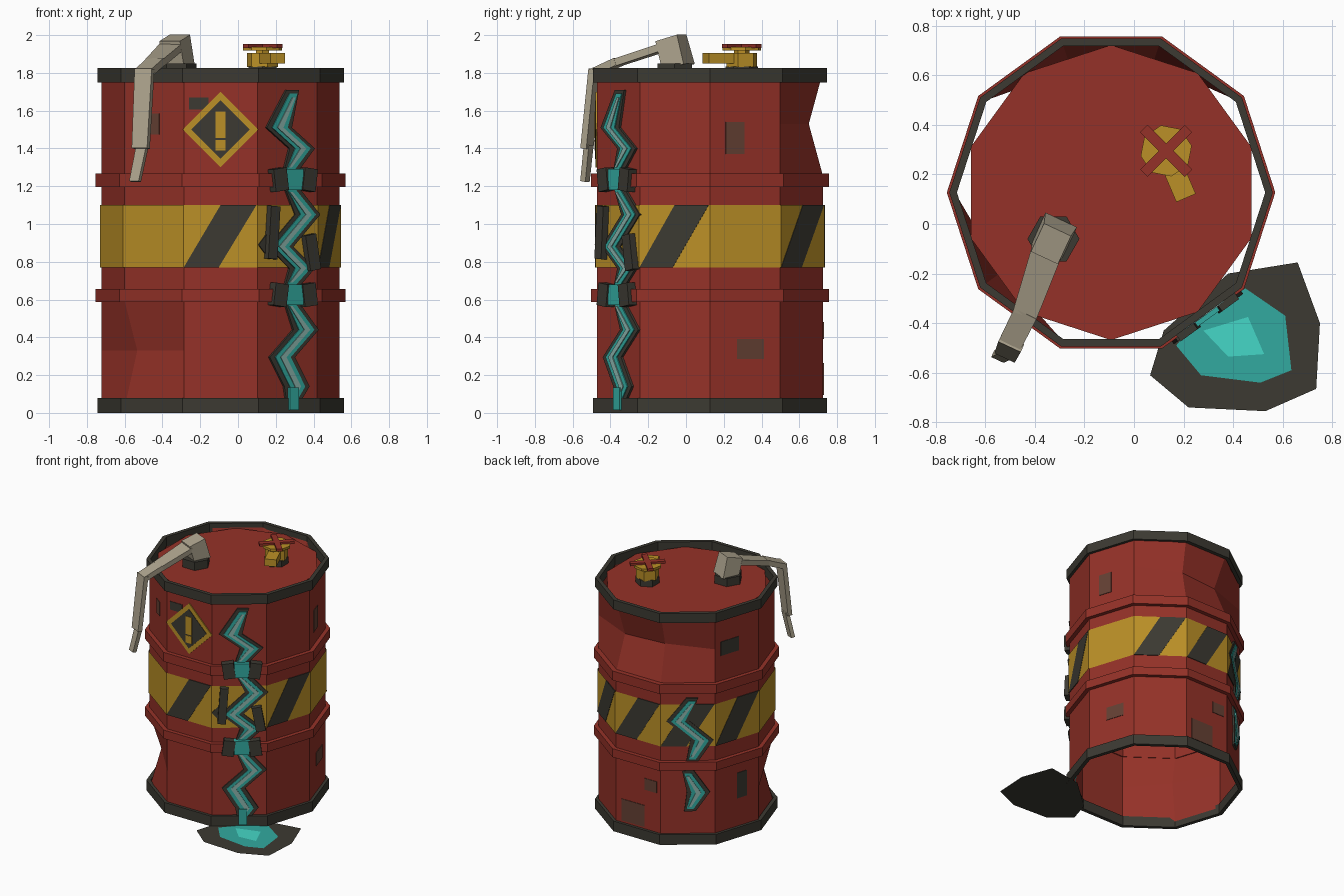
import bpy, bmesh, math
from mathutils import Vector, Matrix

cube = bpy.data.objects.get("Cube")
if cube:
    bpy.data.objects.remove(cube)

CX, CY, SIDES = -0.0925, 0.127, 10
BODY_R = 0.63
APOTHEM = BODY_R * math.cos(math.pi / SIDES)


def material(name, color):
    m = bpy.data.materials.new(name)
    m.use_nodes = True
    m.diffuse_color = (*color, 1)
    m.node_tree.nodes["Principled BSDF"].inputs["Base Color"].default_value = (*color, 1)
    return m


RED = material("barrel red", (0.30, 0.031, 0.021))
DARK = material("charcoal", (0.045, 0.042, 0.032))
YELLOW = material("hazard yellow", (0.50, 0.28, 0.02))
TEAL = material("toxic teal", (0.032, 0.40, 0.35))
GLOW = material("bright teal", (0.06, 0.68, 0.57))
CORE = material("pale teal", (0.26, 0.45, 0.41))
METAL = material("beige metal", (0.42, 0.37, 0.27))
RUST = material("worn brown", (0.13, 0.052, 0.034))


def finish(name, bm, mat, recalc=True):
    if recalc:
        bmesh.ops.recalc_face_normals(bm, faces=bm.faces)
    mesh = bpy.data.meshes.new(name)
    bm.to_mesh(mesh)
    bm.free()
    mesh.materials.append(mat)
    obj = bpy.data.objects.new(name, mesh)
    bpy.context.collection.objects.link(obj)
    return obj


def loops(name, rings, mat, closed=False, dents={}):
    """Ten-sided shell through (radius, z) rings; dents push single vertices inward."""
    bm = bmesh.new()
    rows = []
    for j, (r, z) in enumerate(rings):
        row = []
        for i in range(SIDES):
            a = math.tau * i / SIDES
            rr = r - dents.get((j, i), 0)
            row.append(bm.verts.new((CX + rr * math.cos(a), CY + rr * math.sin(a), z)))
        rows.append(row)
    if closed:
        rows.append(rows[0])
    for lo, hi in zip(rows, rows[1:]):
        for i in range(SIDES):
            k = (i + 1) % SIDES
            bm.faces.new((lo[i], lo[k], hi[k], hi[i]))
    return finish(name, bm, mat, recalc=closed)


def hoop(name, outer, inner, z0, z1, mat):
    return loops(name, [(inner, z0), (outer, z0), (outer, z1), (inner, z1)], mat, closed=True)


def plate(name, deg, pts, depth, mat, back=0.0):
    """Prism standing on the barrel side facing deg; pts are (along, height)."""
    a = math.radians(deg)
    n = Vector((math.cos(a), math.sin(a), 0))
    t = Vector((-n.y, n.x, 0))
    bm = bmesh.new()
    verts = [bm.verts.new(Vector((CX, CY, z)) + n * (APOTHEM + back) + t * u) for u, z in pts]
    face = bm.faces.new(verts)
    out = bmesh.ops.extrude_face_region(bm, geom=[face])
    moved = [g for g in out["geom"] if isinstance(g, bmesh.types.BMVert)]
    bmesh.ops.translate(bm, verts=moved, vec=n * (depth - back))
    return finish(name, bm, mat)


def rect(u, z, w, h, tilt=0):
    c, s = math.cos(math.radians(tilt)), math.sin(math.radians(tilt))
    return [(u + x * c - y * s, z + x * s + y * c)
            for x, y in ((-w/2, -h/2), (w/2, -h/2), (w/2, h/2), (-w/2, h/2))]


def cylinder(name, x, y, z0, z1, r, sides, mat, turn=0):
    bm = bmesh.new()
    bmesh.ops.create_cone(bm, cap_ends=True, segments=sides, radius1=r, radius2=r, depth=z1 - z0,
                          matrix=Matrix.Translation((x, y, (z0 + z1) / 2)) @ Matrix.Rotation(turn, 4, "Z"))
    return finish(name, bm, mat)


def beam(name, p, q, w0, w1, thick, mat, side=None):
    """Tapered box from p to q with its width along side."""
    p, q = Vector(p), Vector(q)
    d = (q - p).normalized()
    side = Vector(side).normalized() if side else d.cross(Vector((0, 0, 1))).normalized()
    up = side.cross(d).normalized()
    bm = bmesh.new()
    ends = []
    for c, w in ((p, w0), (q, w1)):
        ends.append([bm.verts.new(c + side * sx * w / 2 + up * sy * thick / 2)
                     for sx, sy in ((-1, -1), (1, -1), (1, 1), (-1, 1))])
    a, b = ends
    bm.faces.new(a)
    bm.faces.new(b)
    for i in range(4):
        k = (i + 1) % 4
        bm.faces.new((a[i], a[k], b[k], b[i]))
    return finish(name, bm, mat)


# Barrel shell with a back dent and a lower front dent
loops("barrel_body", [(BODY_R, z) for z in (0.02, 0.33, 0.6, 1.25, 1.53, 1.81)], RED,
      dents={(1, 6): 0.085, (4, 2): 0.08, (4, 3): 0.11})
hoop("bottom_rim", 0.6525, 0.622, 0, 0.08, DARK)
hoop("top_rim", 0.6525, 0.622, 1.75, 1.825, DARK)
hoop("lower_hoop", 0.6625, 0.622, 0.588, 0.655, RED)
hoop("upper_hoop", 0.6625, 0.622, 1.195, 1.268, RED)
cylinder("lid", CX, CY, 1.765, 1.785, 0.595, SIDES, RED)

# Hazard band and its slanted stripes
loops("hazard_band", [(0.6375, 0.77), (0.6375, 1.10)], YELLOW)
for deg in (-90, -18, 54, 90, 126, 162):
    plate("band_stripe", deg, [(-0.195, 0.77), (-0.01, 0.77), (0.19, 1.10), (0, 1.10)], 0.0095, DARK, 0.004)

# Warning sign
def diamond(r):
    return [(0, 1.5 - r), (r, 1.5), (0, 1.5 + r), (-r, 1.5)]

plate("sign_border", -90, diamond(0.2), 0.007, YELLOW)
plate("sign_panel", -90, diamond(0.155), 0.010, DARK, 0.004)
plate("sign_bar", -90, rect(0, 1.525, 0.055, 0.14), 0.013, YELLOW, 0.006)
plate("sign_dot", -90, rect(0, 1.417, 0.055, 0.058), 0.013, YELLOW, 0.006)

# Worn patches: side, along, height, width, tall, colour
for deg, u, z, w, h, mat in ((-90, -0.115, 1.638, 0.105, 0.065, DARK), (-126, 0.0, 1.53, 0.07, 0.11, RUST),
                             (18, -0.085 + 0.03, 1.455, 0.105, 0.17, RUST), (18, 0.03, 0.338, 0.15, 0.105, RUST),
                             (90, 0.11, 0.435, 0.105, 0.09, RUST), (90, -0.045, 0.18, 0.2, 0.17, RUST),
                             (162, -0.065, 1.52, 0.16, 0.11, DARK), (162, 0.045, 0.4, 0.09, 0.2, DARK)):
    plate("worn_patch", deg, rect(u, z, w, h), 0.004, mat)


# Glowing cracks: three stacked zigzag ribbons
def crack(name, deg, path):
    for label, w, depth, grow, mat in (("edge", 0.165, 0.014, 0.02, DARK), ("glow", 0.1, 0.02, 0, TEAL),
                                       ("core", 0.038, 0.025, -0.02, CORE)):
        left, right = [], []
        for i, (u, z) in enumerate(path):
            end = i in (0, len(path) - 1)
            half = w / 2 * (0.5 if end else 1)
            z += grow * ((i == 0) - (i == len(path) - 1))
            left.append((u - half, z))
            right.append((u + half, z))
        plate(f"{name}_{label}", deg, left + right[::-1], depth, mat)


crack("upper_crack", -54, [(0.028, 1.69), (-0.06, 1.51), (0.09, 1.40), (0.005, 1.28)])
crack("middle_crack", -54, [(0.01, 1.19), (0.125, 1.05), (-0.05, 0.88), (0.09, 0.765), (0.01, 0.67)])
crack("lower_crack", -54, [(0.01, 0.585), (0.115, 0.44), (-0.04, 0.295), (0.055, 0.14), (0.03, 0.07)])
crack("back_middle_crack", 126, [(0.03, 1.13), (-0.07, 0.97), (0.1, 0.82), (0.03, 0.67)])
crack("back_lower_crack", 126, [(0.0, 0.56), (0.075, 0.41), (0.015, 0.28)])
for z, lean in ((1.235, 1), (0.625, -1)):
    plate("hoop_leak", -54, rect(0.02, z, 0.11, 0.11), 0.044, TEAL)
    plate("torn_hoop_left", -54, rect(-0.075, z, 0.085, 0.12, 8 * lean), 0.052, DARK)
    plate("torn_hoop_right", -54, rect(0.115, z, 0.085, 0.12, -8 * lean), 0.052, DARK)
plate("left_shard", -54, rect(-0.115, 0.955, 0.06, 0.28, -4), 0.045, DARK)
plate("right_shard", -54, rect(0.14, 0.85, 0.07, 0.19, 10), 0.045, DARK)
plate("small_shard", -54, [(-0.195, 0.89), (-0.14, 0.83), (-0.14, 0.95)], 0.014, DARK)
plate("drip", -54, rect(0.025, 0.075, 0.06, 0.12), 0.032, TEAL)


# Spill on the floor
def puddle(name, pts, z, mat):
    bm = bmesh.new()
    bm.faces.new([bm.verts.new((x, y, z)) for x, y in pts])
    finish(name, bm, mat, recalc=False)


puddle("spill_edge", [(0.065, -0.61), (0.22, -0.74), (0.53, -0.755), (0.735, -0.665), (0.75, -0.4),
                      (0.66, -0.155), (0.38, -0.2), (0.12, -0.43)], 0.001, DARK)
puddle("spill", [(0.17, -0.49), (0.27, -0.61), (0.51, -0.64), (0.635, -0.59), (0.61, -0.37),
                 (0.45, -0.26), (0.28, -0.36)], 0.004, TEAL)
puddle("spill_highlight", [(0.28, -0.43), (0.38, -0.535), (0.525, -0.525), (0.46, -0.375)], 0.007, GLOW)

# Pump head with a bent hanging nozzle
cylinder("pump_collar", -0.325, -0.06, 1.785, 1.85, 0.105, 6, DARK, math.pi / 6)
SIDE = (-0.9, 0.42, 0)
beam("pump_head", (-0.32, -0.04, 1.83), (-0.335, -0.08, 1.985), 0.14, 0.12, 0.13, METAL, SIDE)
beam("pump_arm", (-0.355, -0.12, 1.935), (-0.44, -0.365, 1.855), 0.125, 0.1, 0.04, METAL)
beam("pump_elbow", (-0.435, -0.355, 1.86), (-0.5, -0.485, 1.80), 0.1, 0.095, 0.04, METAL)
beam("nozzle", (-0.495, -0.48, 1.82), (-0.515, -0.525, 1.40), 0.1, 0.09, 0.035, METAL, SIDE)
beam("nozzle_tip", (-0.505, -0.515, 1.42), (-0.545, -0.535, 1.225), 0.06, 0.055, 0.03, METAL, SIDE)

# Valve with side spout and cross handle
VX, VY = 0.13, 0.295
cylinder("valve_base", VX, VY, 1.785, 1.835, 0.085, 6, DARK)
cylinder("valve_body", VX, VY, 1.83, 1.905, 0.085, 6, YELLOW, 0.3)
cylinder("valve_stem", VX, VY, 1.90, 1.925, 0.04, 6, YELLOW)
cylinder("valve_wheel", VX, VY, 1.918, 1.937, 0.105, 8, YELLOW, 0.2)
beam("valve_spout", (VX + 0.02, VY - 0.05, 1.877), (0.21, 0.105, 1.877), 0.085, 0.085, 0.055, YELLOW)
for s in (-1, 1):
    beam("handle_bar", (VX - 0.09, VY - 0.09 * s, 1.942), (VX + 0.09, VY + 0.09 * s, 1.942), 0.042, 0.042, 0.02, RED)
